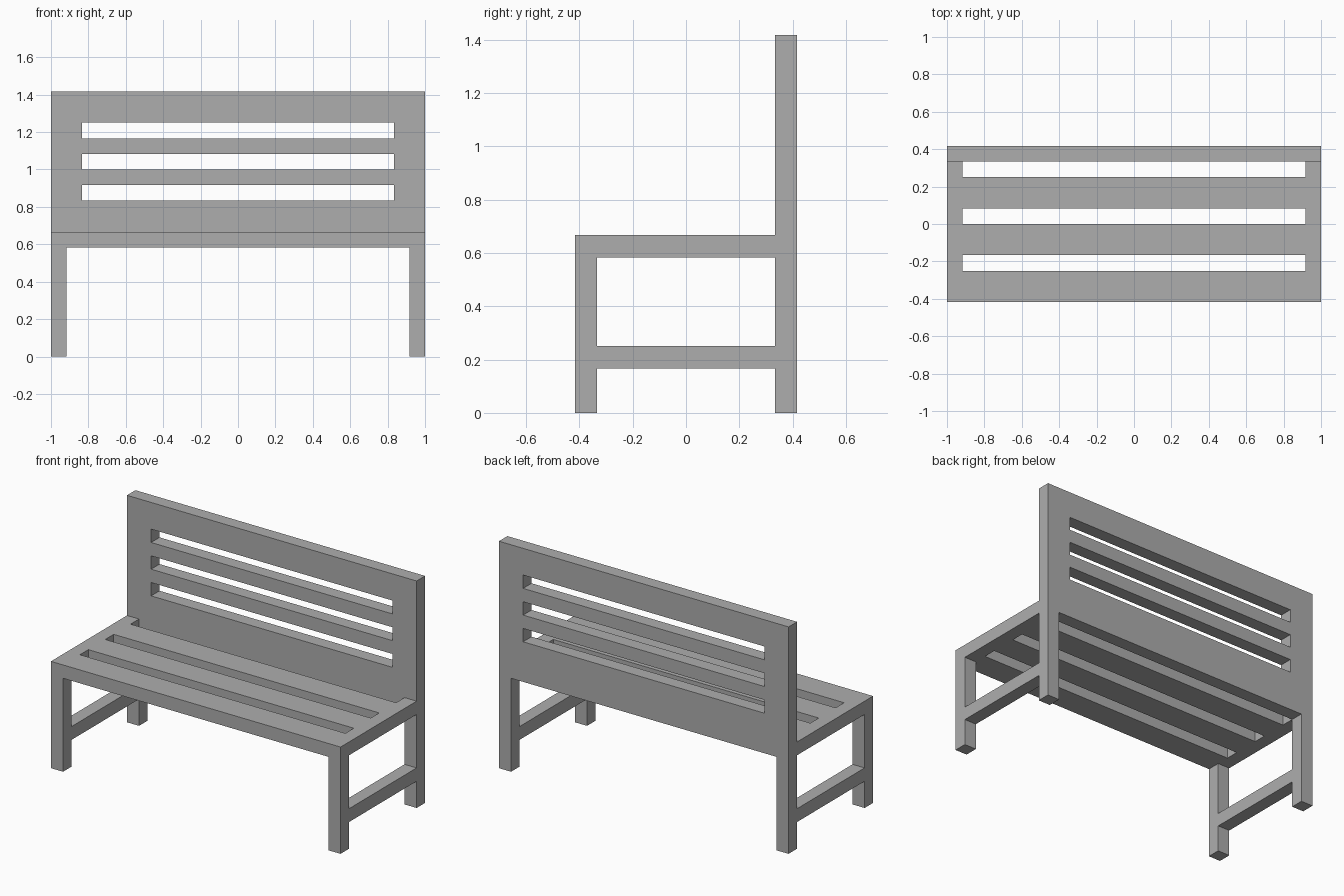
import bpy
import bmesh
from mathutils import Matrix, Vector

U = 1 / 12  # timber thickness, the module of the whole bench

if "Cube" in bpy.data.objects:
    bpy.data.objects.remove(bpy.data.objects["Cube"], do_unlink=True)

grey = bpy.data.materials.new("plain_grey")
grey.use_nodes = True
colour = (0.42, 0.42, 0.42, 1)
grey.diffuse_color = colour
grey.node_tree.nodes["Principled BSDF"].inputs["Base Color"].default_value = colour


def finish(name, bm):
    bmesh.ops.recalc_face_normals(bm, faces=bm.faces)
    mesh = bpy.data.meshes.new(name)
    bm.to_mesh(mesh)
    bm.free()
    mesh.materials.append(grey)
    obj = bpy.data.objects.new(name, mesh)
    bpy.context.collection.objects.link(obj)
    return obj


def box(name, low, high):
    """Square timber between two corners, in modules."""
    low, high = Vector(low), Vector(high)
    bm = bmesh.new()
    place = Matrix.Translation((low + high) / 2 * U) @ Matrix.Diagonal((high - low) * U).to_4x4()
    bmesh.ops.create_cube(bm, size=1, matrix=place)
    return finish(name, bm)


def slotted_panel(name, half_slot, rows, to_point, thickness):
    """Panel 24 modules wide; every second row is open between the end rails."""
    columns = [-12, -half_slot, half_slot, 12]
    bm = bmesh.new()
    for r, (v0, v1) in enumerate(zip(rows, rows[1:])):
        for c, (u0, u1) in enumerate(zip(columns, columns[1:])):
            if c == 1 and r % 2:
                continue
            corners = [(u0, v0), (u1, v0), (u1, v1), (u0, v1)]
            bm.faces.new([bm.verts.new(to_point(u, v) * U) for u, v in corners])
    bmesh.ops.remove_doubles(bm, verts=bm.verts, dist=0.001)
    # Extrude the outline into a solid with clean slot walls
    result = bmesh.ops.extrude_face_region(bm, geom=bm.faces[:], use_keep_orig=True)
    moved = [g for g in result["geom"] if isinstance(g, bmesh.types.BMVert)]
    bmesh.ops.translate(bm, verts=moved, vec=Vector(thickness) * U)
    return finish(name, bm)


# Slatted seat and backrest
slotted_panel("seat", 11, [-5, -3, -2, 0, 1, 3, 4],
              lambda u, v: Vector((u, v, 7)), (0, 0, 1))
slotted_panel("backrest", 10, [7, 10, 11, 12, 13, 14, 15, 17],
              lambda u, v: Vector((u, 4, v)), (0, 1, 0))

# Legs and side stretchers
for side, x in (("right", -12), ("left", 11)):
    box(f"front_leg_{side}", (x, -5, 0), (x + 1, -4, 7))
    box(f"back_leg_{side}", (x, 4, 0), (x + 1, 5, 7))
    box(f"stretcher_{side}", (x, -4, 2), (x + 1, 4, 3))
